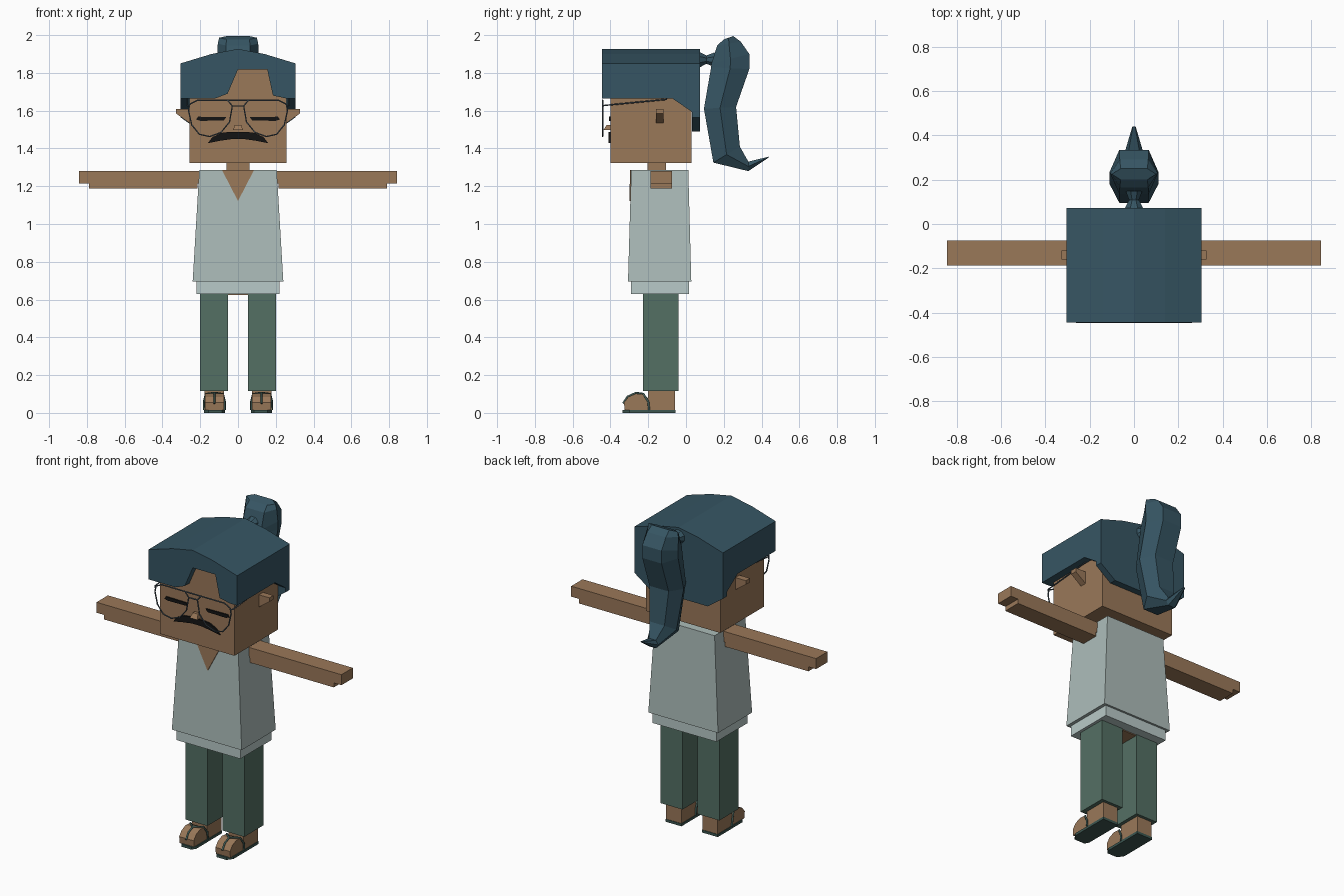
import bpy
import bmesh
from mathutils import Vector

default_cube = bpy.data.objects.get("Cube")
if default_cube:
    bpy.data.objects.remove(default_cube, do_unlink=True)


def make_material(name, hex_code):
    """Flat material from an sRGB hex code, stored as linear values."""
    srgb = [int(hex_code[i:i + 2], 16) / 255 for i in (0, 2, 4)]
    colour = [((c + 0.055) / 1.055) ** 2.4 for c in srgb] + [1.0]
    material = bpy.data.materials.new(name)
    material.use_nodes = True
    material.diffuse_color = colour
    shader = next(n for n in material.node_tree.nodes if n.type == 'BSDF_PRINCIPLED')
    shader.inputs["Base Color"].default_value = colour
    shader.inputs["Roughness"].default_value = 0.9
    return material


skin = make_material("skin_brown", "9A7859")
hair = make_material("hair_slate_blue", "365563")
shirt = make_material("shirt_grey_green", "ADBDBA")
undershirt = make_material("undershirt_pale", "B9CAC8")
trousers = make_material("trousers_green", "547064")
sandal = make_material("sandal_dark_green", "3C5650")
black = make_material("facial_hair_black", "141414")
wire = make_material("glasses_grey", "4B5963")


def loft(name, rings, material):
    """Closed solid skinned through rings of equal point count."""
    bm = bmesh.new()
    loops = [[bm.verts.new(p) for p in ring] for ring in rings]
    count = len(rings[0])
    for lower, upper in zip(loops, loops[1:]):
        for i in range(count):
            j = (i + 1) % count
            bm.faces.new((lower[i], lower[j], upper[j], upper[i]))
    bm.faces.new(loops[0][::-1])
    bm.faces.new(loops[-1])
    bmesh.ops.recalc_face_normals(bm, faces=bm.faces[:])
    mesh = bpy.data.meshes.new(name)
    bm.to_mesh(mesh)
    bm.free()
    mesh.materials.append(material)
    obj = bpy.data.objects.new(name, mesh)
    bpy.context.collection.objects.link(obj)
    return obj


def rect(x, y, z):
    """Horizontal rectangle from x and y ranges at height z."""
    return [(x[0], y[0], z), (x[1], y[0], z), (x[1], y[1], z), (x[0], y[1], z)]


def box(name, x, y, z, material):
    return loft(name, [rect(x, y, h) for h in z], material)


def front_prism(name, profile, y, material):
    """Extrude an x-z outline along y."""
    return loft(name, [[(px, d, pz) for px, pz in profile] for d in y], material)


def side_prism(name, profile, x, material):
    """Extrude a y-z outline along x."""
    return loft(name, [[(w, py, pz) for py, pz in profile] for w in x], material)


def tube(name, paths, radius, material, cyclic=False):
    curve = bpy.data.curves.new(name, 'CURVE')
    curve.dimensions = '3D'
    curve.bevel_depth = radius
    curve.bevel_resolution = 1
    curve.use_fill_caps = True
    for path in paths:
        spline = curve.splines.new('POLY')
        spline.points.add(len(path) - 1)
        for point, co in zip(spline.points, path):
            point.co = Vector(co).to_4d()
        spline.use_cyclic_u = cyclic
    curve.materials.append(material)
    obj = bpy.data.objects.new(name, curve)
    bpy.context.collection.objects.link(obj)
    return obj


def sided(s, a, b):
    """Range from a to b on side s of the body."""
    return tuple(sorted((s * a, s * b)))


# Head and neck
box("head", (-.256, .256), (-.4, .028), (1.322, 1.84), skin)
box("neck", (-.06, .06), (-.205, -.105), (1.2, 1.33), skin)

# Hair cap: arched crown, fringe with a notch, dipped back panel
arch = [(.305, 1.85), (.14, 1.9), (0, 1.927), (-.14, 1.9), (-.305, 1.85)]
front_prism("hair_crown", arch + [(-.305, 1.665), (.305, 1.665)], (-.36, .035), hair)
fringe = [(-.305, 1.665), (-.12, 1.665), (-.055, 1.69), (0, 1.818),
          (.155, 1.818), (.185, 1.68), (.255, 1.665), (.305, 1.665)]
front_prism("hair_fringe", arch + fringe, (-.445, -.36), hair)
nape = [(-.305, 1.565), (-.2, 1.49), (.2, 1.49), (.305, 1.565)]
front_prism("hair_back", arch + nape, (.032, .073), hair)

# Ponytail and its tie: six-sided rings given as front point, back point, half width
tail = [((.2, 1.977), (.25, 1.995), .1), ((.165, 1.945), (.29, 1.965), .107),
        ((.135, 1.85), (.335, 1.9), .11), ((.133, 1.83), (.335, 1.82), .11),
        ((.095, 1.61), (.265, 1.62), .11), ((.145, 1.325), (.285, 1.41), .085),
        ((.33, 1.28), (.33, 1.33), .04), ((.435, 1.35), (.44, 1.357), .008)]
rings = []
for front, back, w in tail:
    mid = ((front[0] + back[0]) / 2, (front[1] + back[1]) / 2)
    rings.append([(-.6 * w, *front), (.6 * w, *front), (w, *mid),
                  (.6 * w, *back), (-.6 * w, *back), (-w, *mid)])
loft("ponytail", rings, hair)
tie = [(.07, .042), (.108, .022), (.15, .038)]
octagon = [(1, .4), (.4, 1), (-.4, 1), (-1, .4), (-1, -.4), (-.4, -1), (.4, -1), (1, -.4)]
loft("hair_tie", [[(r * a, y, 1.87 + r * b) for a, b in octagon] for y, r in tie], hair)

# Face
loft("nose", [rect((-.018, .018), (-.42, -.39), 1.525),
              rect((-.026, .026), (-.437, -.39), 1.497)][::-1], skin)
half_moustache = [(.05, 1.487), (.09, 1.482), (.135, 1.46), (.16, 1.428), (.1, 1.44), (.03, 1.45)]
mirrored = [(-x, z) for x, z in reversed(half_moustache)]
front_prism("moustache", half_moustache + mirrored, (-.409, -.398), black)

# Torso
loft("shirt", [rect((-.24, .24), (-.307, .028), .695),
               rect((-.205, .205), (-.29, .012), 1.285)], shirt)
box("undershirt_hem", (-.22, .22), (-.292, .015), (.63, .7), undershirt)
loft("neck_opening", [[(-.085, -.296, 1.286), (.085, -.296, 1.286), (0, -.3, 1.122)],
                      [(-.085, -.288, 1.286), (.085, -.288, 1.286), (0, -.292, 1.122)]], skin)
box("pelvis", (-.052, .052), (-.22, -.045), (.624, .66), skin)

# Paired parts
sole_outline = [(-.04, -.335), (.03, -.335), (.055, -.3), (.055, -.055), (-.055, -.055), (-.055, -.31)]
toe_profile = [(-.19, .014), (-.325, .014), (-.328, .055), (-.305, .085), (-.265, .102),
               (-.225, .098), (-.19, .07)]
lens = [(.03, 1.625), (.055, 1.655), (.215, 1.655), (.255, 1.635), (.262, 1.6),
        (.245, 1.525), (.205, 1.475), (.15, 1.463), (.09, 1.485), (.045, 1.54)]
for s, side in ((1, "left"), (-1, "right")):
    # Ear and sideburn
    ear = [(.25, 1.61), (.328, 1.61), (.328, 1.585), (.25, 1.53)]
    front_prism(side + "_ear", [(s * x, z) for x, z in ear], (-.16, -.12), skin)
    burn = [(-.08, 1.67), (.073, 1.67), (.073, 1.565)]
    side_prism(side + "_hair_flap", burn, sided(s, .262, .305), hair)

    # Closed eye and glasses
    eye = [(.062, 1.566), (.212, 1.568), (.222, 1.553), (.2, 1.546), (.075, 1.548)]
    front_prism(side + "_closed_eye", [(s * x, z) for x, z in eye], (-.407, -.399), black)
    tube(side + "_lens_rim", [[(s * x, -.442, z) for x, z in lens]], .004, wire, True)
    tube(side + "_glasses_arm", [[(s * .26, -.442, 1.625), (s * .27, -.43, 1.628),
                                  (s * .27, -.1, 1.66)]], .004, wire)

    # Arm with shorter lower half
    box(side + "_arm", sided(s, .2, .843), (-.187, -.075), (1.215, 1.28), skin)
    box(side + "_lower_arm", sided(s, .215, .79), (-.187, -.075), (1.187, 1.216), skin)

    # Leg, foot and sandal
    box(side + "_trouser_leg", sided(s, .052, .202), (-.227, -.04), (.115, .635), trousers)
    middle = s * .125
    box(side + "_heel", (middle - .052, middle + .052), (-.2, -.058), (.01, .12), skin)
    side_prism(side + "_toes", toe_profile, (middle - .05, middle + .05), skin)
    loft(side + "_sole", [[(middle + s * x, y, z) for x, y in sole_outline]
                          for z in (0, .016)], sandal)
    straps = [[(middle + t * .055, -.195, .015), (middle + t * .055, -.2, .06),
               (middle + t * .045, -.225, .1), (middle, -.265, .106)] for t in (-1, 1)]
    straps.append([(middle, -.265, .106), (middle, -.31, .086), (middle, -.333, .05)])
    tube(side + "_sandal_straps", straps, .006, sandal)

# Glasses bridge
tube("glasses_bridge", [[(-.055, -.442, 1.655), (.055, -.442, 1.655)],
                        [(-.03, -.442, 1.625), (.03, -.442, 1.625)]], .004, wire)
